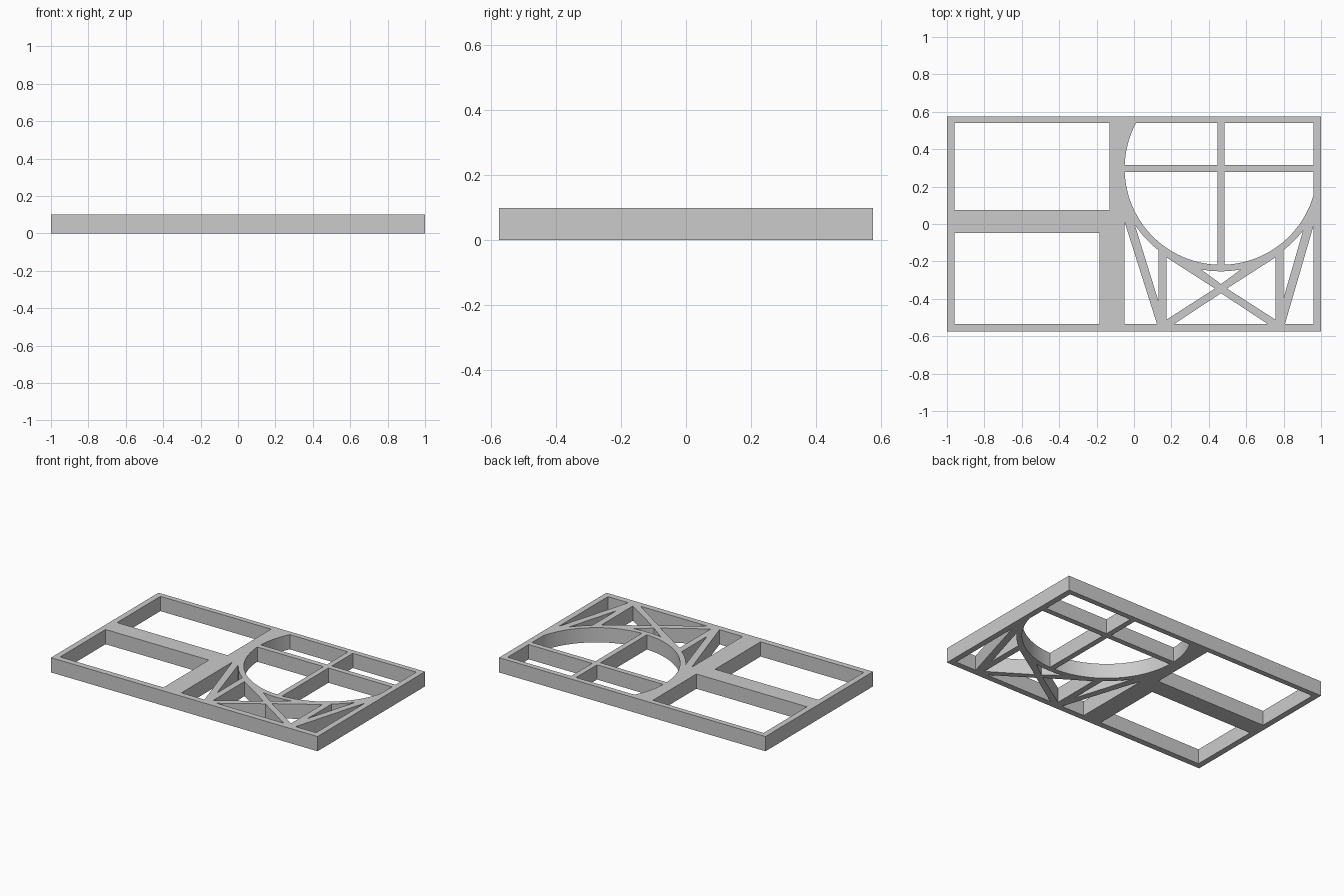
import bpy
from math import cos, sin, radians, ceil

cube = bpy.data.objects.get("Cube")
if cube:
    bpy.data.objects.remove(cube, do_unlink=True)

HEIGHT = 0.1
CX, CY = 0.465, 0.297            # centre of the ring
INNER, OUTER = 0.515, 0.55       # ring radii
LEFT, RIGHT, BACK, FRONT = -0.96, 0.96, 0.54, -0.535   # inside of the border
BAR = 0.0185                     # half width of the cross bars


def rect(x0, x1, y0, y1):
    return [(x0, y0), (x1, y0), (x1, y1), (x0, y1)]


def arc(radius, start, end):
    steps = ceil(abs(end - start) / 2.5)
    angles = [radians(start + (end - start) * i / steps) for i in range(steps + 1)]
    return [(CX + radius * cos(a), CY + radius * sin(a)) for a in angles]


xl, xr, yf, yb = CX - BAR, CX + BAR, CY - BAR, CY + BAR

outlines = [
    rect(-1, 1, -0.576, 0.576),
    # two rectangular bays
    rect(LEFT, -0.13, 0.075, BACK),
    rect(LEFT, -0.185, FRONT, -0.048),
    # four windows inside the ring, split by the cross bars
    [(xl, yb), (xl, BACK)] + arc(INNER, 151.8, 177.9),
    rect(xr, RIGHT, yb, BACK),
    [(xl, yf)] + arc(INNER, 182.1, 267.9),
    [(xr, yf)] + arc(INNER, 272.1, 344) + [(RIGHT, yf)],
    # openings beside the left slanted strut
    [(-0.05, 0.01), (-0.05, FRONT), (0.123, FRONT)],
    [(0.13, -0.41)] + arc(OUTER, 232.5, 213),
    # openings around the crossed braces
    [(0.173, -0.178), (0.173, -0.512), (0.433, -0.345)],
    [(0.757, -0.178), (0.757, -0.512), (0.497, -0.345)],
    [(0.214, FRONT), (0.716, FRONT), (CX, -0.37)],
    [(CX, -0.321)] + arc(OUTER, 281.2, 258.8),
    # openings beside the right slanted strut
    [(0.80, -0.395)] + arc(OUTER, 323, 307.5),
    [(RIGHT, -0.008), (RIGHT, FRONT), (0.807, FRONT)],
]

# filled flat profile, extruded to a plate
curve = bpy.data.curves.new("frame_profile", "CURVE")
curve.dimensions = "2D"
curve.fill_mode = "BOTH"
curve.extrude = HEIGHT / 2
for points in outlines:
    spline = curve.splines.new("POLY")
    spline.points.add(len(points) - 1)
    for point, (x, y) in zip(spline.points, points):
        point.co = (x, y, 0, 1)
    spline.use_cyclic_u = True

frame = bpy.data.objects.new("panel_frame", curve)
frame.location.z = HEIGHT / 2
bpy.context.collection.objects.link(frame)

grey = bpy.data.materials.new("light_grey")
grey.use_nodes = True
colour = (0.6, 0.6, 0.6, 1)
grey.diffuse_color = colour
grey.node_tree.nodes["Principled BSDF"].inputs["Base Color"].default_value = colour
curve.materials.append(grey)

bpy.ops.object.select_all(action="DESELECT")
frame.select_set(True)
bpy.context.view_layer.objects.active = frame
bpy.ops.object.convert(target="MESH")

# weld the caps to the walls
bpy.ops.object.mode_set(mode="EDIT")
bpy.ops.mesh.select_all(action="SELECT")
bpy.ops.mesh.remove_doubles(threshold=0.0005)
bpy.ops.mesh.normals_make_consistent(inside=False)
bpy.ops.object.mode_set(mode="OBJECT")
bpy.ops.object.shade_smooth_by_angle(angle=radians(30))
